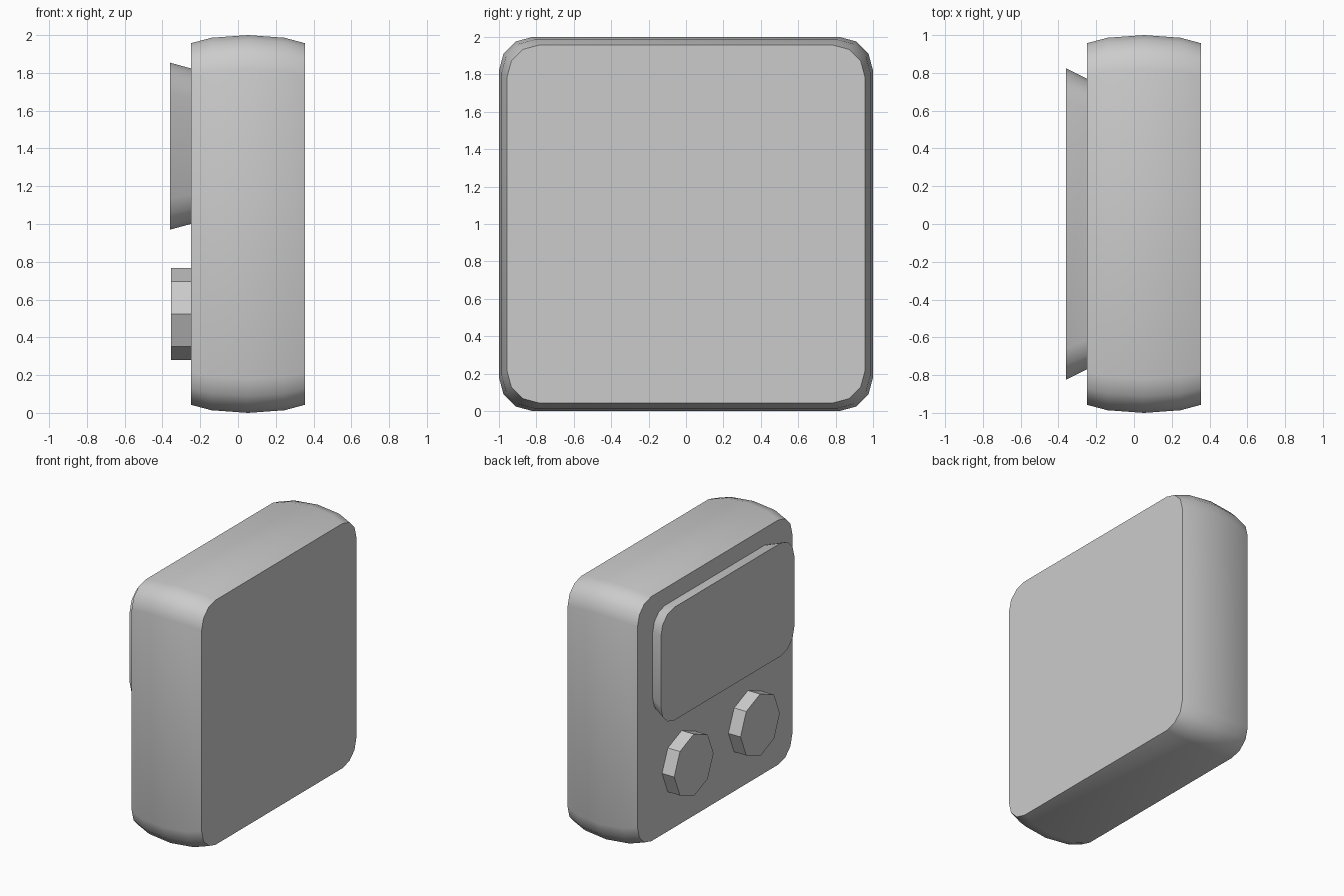
import bpy
import bmesh
from math import pi, sin, cos, radians

if "Cube" in bpy.data.objects:
    bpy.data.objects.remove(bpy.data.objects["Cube"])


def rounded_ring(x, hy, hz, r, cz, steps=3):
    """Rounded rectangle in the YZ plane at the given x."""
    pts = []
    for k, (sy, sz) in enumerate([(1, 1), (-1, 1), (-1, -1), (1, -1)]):
        for i in range(steps + 1):
            a = pi / 2 * (k + i / steps)
            pts.append((x, sy * (hy - r) + r * cos(a), cz + sz * (hz - r) + r * sin(a)))
    return pts


def loft(name, rings, smooth=True):
    """Closed solid through a list of matching rings."""
    bm = bmesh.new()
    rows = [[bm.verts.new(p) for p in ring] for ring in rings]
    n = len(rows[0])
    for a, b in zip(rows, rows[1:]):
        for i in range(n):
            j = (i + 1) % n
            bm.faces.new((a[i], a[j], b[j], b[i]))
    bm.faces.new(rows[0])
    bm.faces.new(rows[-1])
    bmesh.ops.recalc_face_normals(bm, faces=bm.faces[:])
    mesh = bpy.data.meshes.new(name)
    bm.to_mesh(mesh)
    bm.free()
    obj = bpy.data.objects.new(name, mesh)
    bpy.context.collection.objects.link(obj)
    if smooth:
        bpy.ops.object.select_all(action='DESELECT')
        obj.select_set(True)
        bpy.context.view_layer.objects.active = obj
        bpy.ops.object.shade_smooth_by_angle(angle=radians(40))
    return obj


# Body: rounded square that bulges slightly around the middle
body_profile = [(-0.25, 0.957), (-0.14, 0.986), (0.053, 1.0), (0.246, 0.986), (0.355, 0.957)]
loft("body", [rounded_ring(x, h, h, 0.18 * h, 1.0) for x, h in body_profile])

# Screen panel: flares outward from the body
screen_profile = [(-0.25, 1.0), (-0.36, 1.073)]
loft("screen", [rounded_ring(x, 0.769 * s, 0.412 * s, 0.155 * s, 1.412)
                for x, s in screen_profile])

# Two octagonal knobs below the screen
for side, y in (("left", 0.41), ("right", -0.41)):
    rings = [[(x, y + 0.243 * cos(i * pi / 4), 0.523 + 0.243 * sin(i * pi / 4))
              for i in range(8)] for x in (-0.25, -0.355)]
    loft(side + "_knob", rings, smooth=False)
